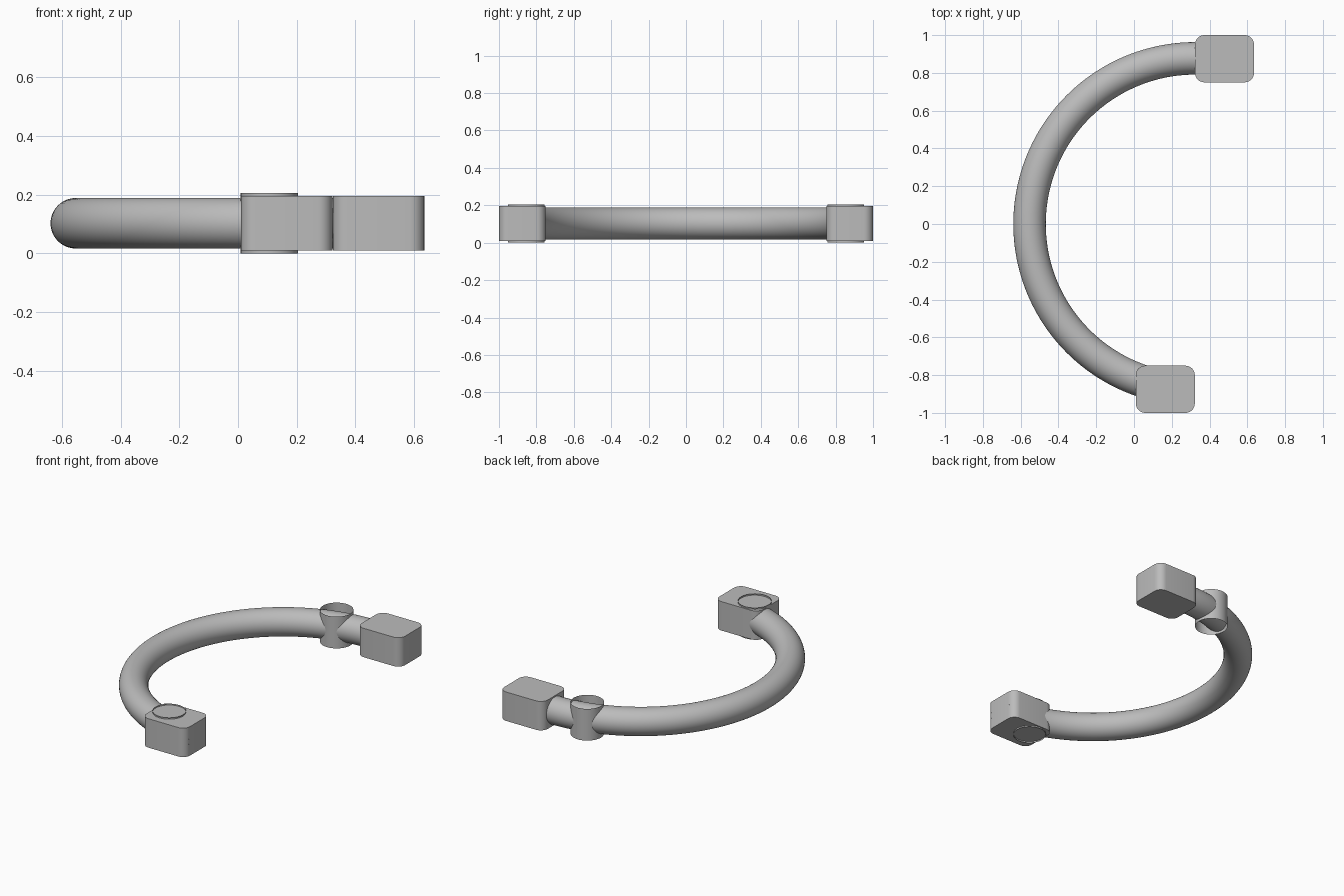
import bpy, bmesh
from math import pi, sin, cos
from mathutils import Matrix

default = bpy.data.objects.get("Cube")
if default:
    bpy.data.objects.remove(default, do_unlink=True)

MID = 0.1025                      # height of the tube's centre line
ARC_X, ARC_R, TUBE_R = 0.324, 0.877, 0.086

grey = bpy.data.materials.new("grey")
grey.use_nodes = True
colour = (0.5, 0.5, 0.5, 1)
grey.diffuse_color = colour
grey.node_tree.nodes["Principled BSDF"].inputs["Base Color"].default_value = colour


def add_part(name, bm):
    bmesh.ops.recalc_face_normals(bm, faces=bm.faces)
    mesh = bpy.data.meshes.new(name)
    bm.to_mesh(mesh)
    bm.free()
    mesh.materials.append(grey)
    obj = bpy.data.objects.new(name, mesh)
    bpy.context.collection.objects.link(obj)
    bpy.ops.object.select_all(action='DESELECT')
    obj.select_set(True)
    bpy.context.view_layer.objects.active = obj
    bpy.ops.object.shade_smooth_by_angle()
    return obj


def end_block(name, x, y):
    # Box with rounded upright edges and sharp top and bottom rims
    bm = bmesh.new()
    size = Matrix.Diagonal((0.312, 0.25, 0.187, 1))
    bmesh.ops.create_cube(bm, size=1, matrix=Matrix.Translation((x, y, MID)) @ size)
    upright = [e for e in bm.edges
               if abs(e.verts[0].co.z - e.verts[1].co.z) > 0.1]
    bmesh.ops.bevel(bm, geom=upright, offset=0.05, segments=8,
                    profile=0.5, affect='EDGES')
    add_part(name, bm)


def collar(name, x, y):
    # Upright sleeve, open at both ends
    bm = bmesh.new()
    bmesh.ops.create_cone(bm, cap_ends=False, segments=64, radius1=0.098,
                          radius2=0.098, depth=0.205,
                          matrix=Matrix.Translation((x, y, MID)))
    add_part(name, bm)


# Half-ring tube: a circle swept round the arc's centre
bm = bmesh.new()
sides, steps = 48, 96
ring = [bm.verts.new((ARC_X, ARC_R + TUBE_R * cos(2 * pi * i / sides),
                      MID + TUBE_R * sin(2 * pi * i / sides)))
        for i in range(sides)]
edges = [bm.edges.new((ring[i], ring[(i + 1) % sides])) for i in range(sides)]
bmesh.ops.spin(bm, geom=ring + edges, cent=(ARC_X, 0, MID), axis=(0, 0, 1),
               angle=pi * 0.999, steps=steps)
add_part("curved_tube", bm)

# Blocks on the two ends
end_block("front_block", 0.166, -0.875)
end_block("back_block", 0.479, 0.875)

# Matching sleeves around the tube
for side, label in ((-1, "front"), (1, "back")):
    collar(label + "_sleeve", 0.107, side * 0.855)
